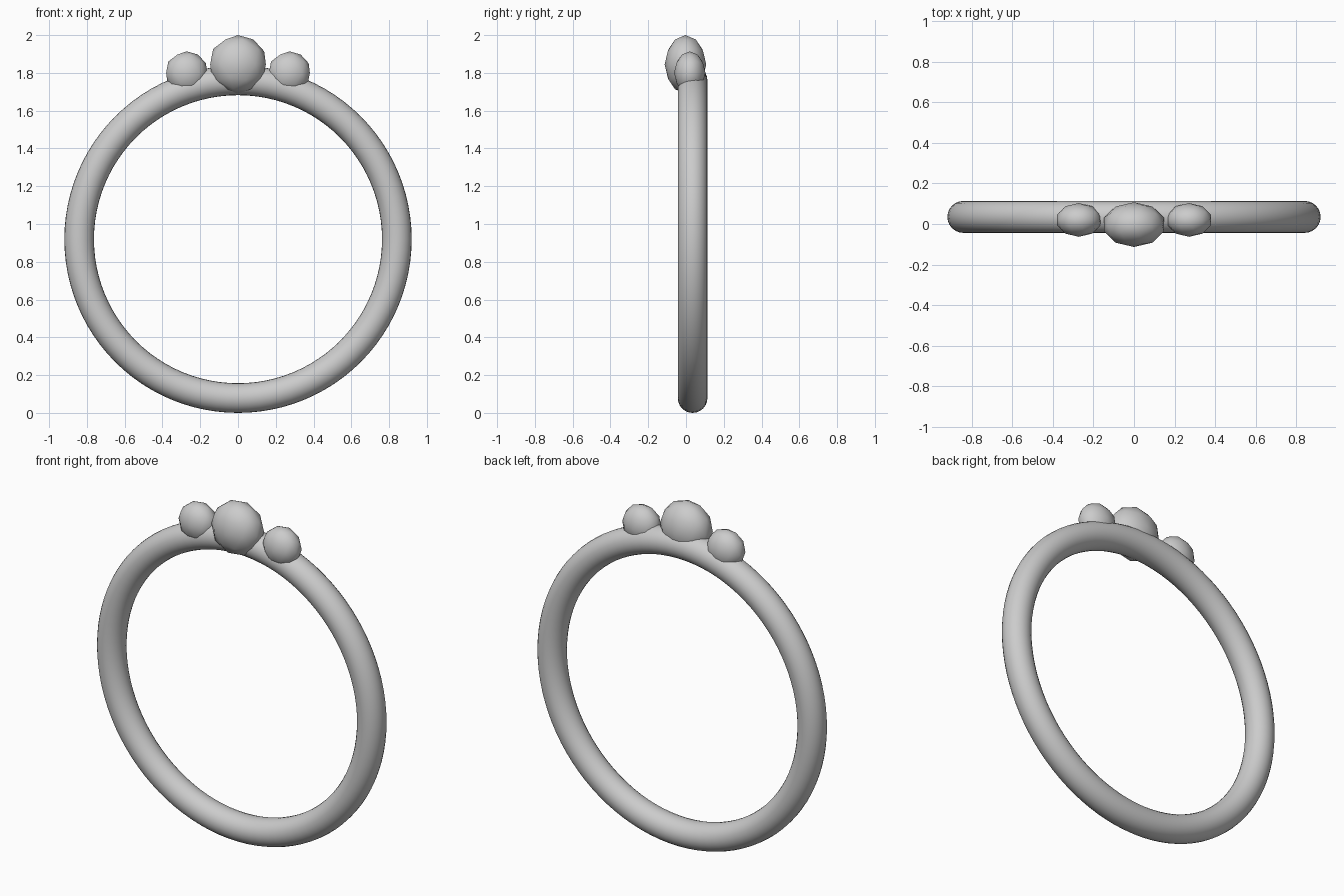
import bpy
from math import pi

if "Cube" in bpy.data.objects:
    bpy.data.objects.remove(bpy.data.objects["Cube"])


def smooth(obj, name):
    obj.name = name
    bpy.ops.object.transform_apply(location=False, rotation=True, scale=True)
    bpy.ops.object.shade_smooth()


# Low-poly rounded stone, flattened front to back
def stone(name, loc, radius, depth):
    bpy.ops.mesh.primitive_ico_sphere_add(subdivisions=2, radius=radius, location=loc)
    obj = bpy.context.object
    obj.scale = (1, depth / radius, 1)
    smooth(obj, name)


# Round band, standing upright
bpy.ops.mesh.primitive_torus_add(
    major_radius=0.841, minor_radius=0.0785, major_segments=96, minor_segments=24,
    location=(0, 0.035, 0.9195), rotation=(pi / 2, 0, 0))
smooth(bpy.context.object, "ring_band")

# Large centre stone and a smaller one on each side
stone("centre_stone", (0, -0.003, 1.845), 0.155, 0.11)
for side, label in ((-1, "left"), (1, "right")):
    stone(label + "_side_stone", (side * 0.272, 0.02, 1.8), 0.114, 0.083)
